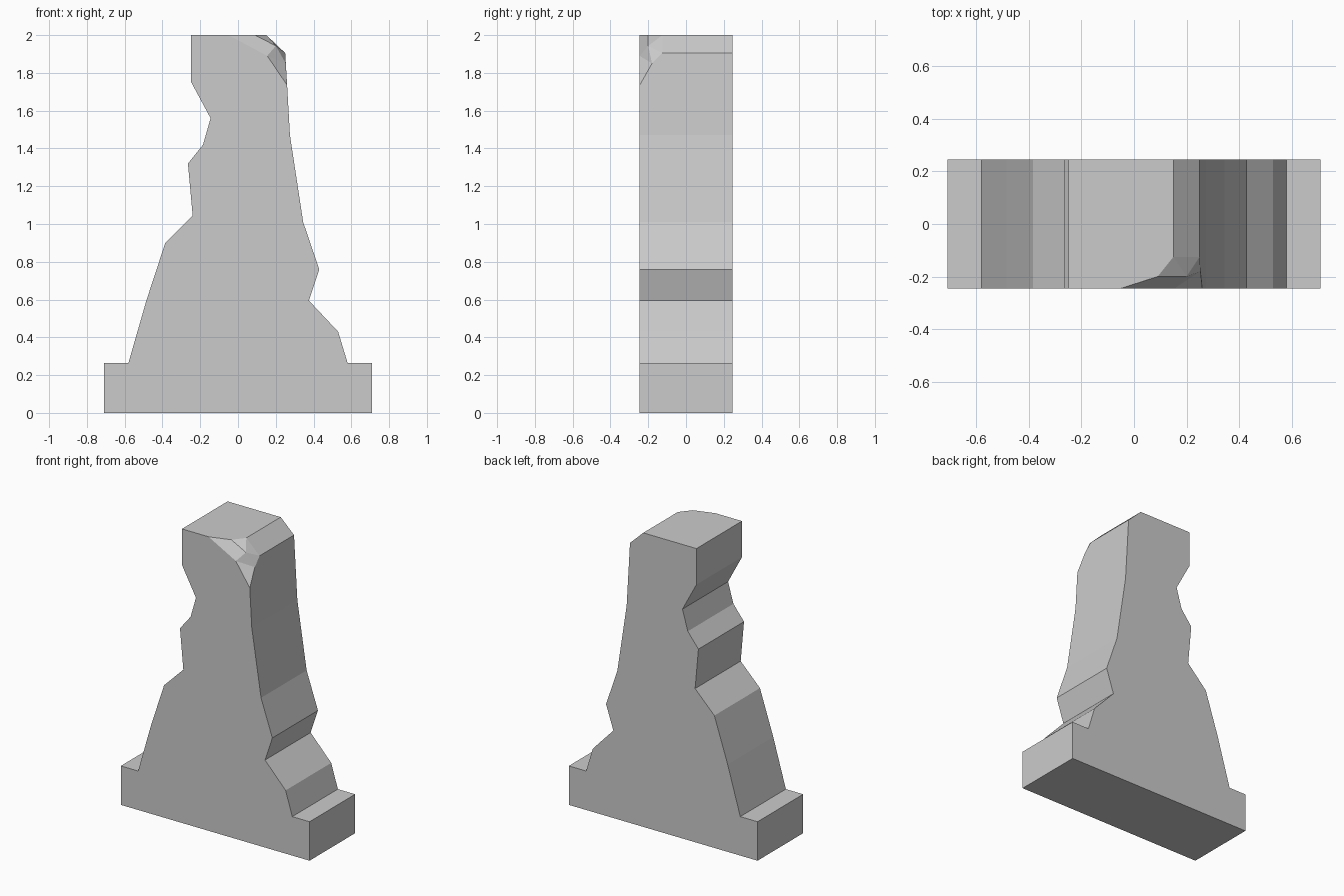
import bpy
import bmesh

cube = bpy.data.objects.get("Cube")
if cube:
    bpy.data.objects.remove(cube, do_unlink=True)

HALF = 0.245   # half thickness of the slab
INSET = -0.125  # where the chipped corner meets the straight edges

# Eroded outline (x, z), counter-clockwise from the base
outline = [
    (-0.71, 0), (0.71, 0), (0.71, 0.265), (0.58, 0.265), (0.53, 0.43),
    (0.375, 0.595), (0.43, 0.76), (0.345, 1.01), (0.275, 1.47),
    (0.25, 1.905), (0.15, 2), (-0.25, 2), (-0.25, 1.755),
    (-0.145, 1.56), (-0.185, 1.42), (-0.265, 1.32), (-0.24, 1.045),
    (-0.385, 0.9), (-0.485, 0.595), (-0.58, 0.265), (-0.71, 0.265),
]
LOW, HIGH = 9, 10  # outline points bounding the chipped corner

bm = bmesh.new()
back = [bm.verts.new((x, HALF, z)) for x, z in outline]
front = [bm.verts.new((x, INSET if i in (LOW, HIGH) else -HALF, z))
         for i, (x, z) in enumerate(outline)]

# Chipped front corner
top_start = bm.verts.new((-0.05, -HALF, 2))
top_mid = bm.verts.new((0.09, -0.2, 2))
centre = bm.verts.new((0.2, -0.2, 1.943))
front_mid = bm.verts.new((0.155, -HALF, 1.89))
side_mid = bm.verts.new((0.253, -0.18, 1.85))
side_end = bm.verts.new((0.26, -HALF, 1.735))
low, high = front[LOW], front[HIGH]
for face in [
    (top_start, front_mid, centre, top_mid),
    (top_mid, centre, high),
    (high, centre, low),
    (centre, side_mid, low),
    (front_mid, side_mid, centre),
    (front_mid, side_end, side_mid),
]:
    bm.faces.new(face)

# Front and back walls
bm.faces.new(front[:LOW] + [side_end, front_mid, top_start] + front[HIGH + 1:])
bm.faces.new(back[::-1])

# Edge faces, with the chip's points added where they border it
extra = {LOW - 1: [side_end, side_mid], HIGH: [top_mid, top_start]}
for i in range(len(outline)):
    j = (i + 1) % len(outline)
    bm.faces.new([front[i]] + extra.get(i, []) + [front[j], back[j], back[i]])

bmesh.ops.recalc_face_normals(bm, faces=bm.faces)
mesh = bpy.data.meshes.new("broken_wall")
bm.to_mesh(mesh)
bm.free()

# Plain grey stone
stone = bpy.data.materials.new("grey_stone")
stone.use_nodes = True
colour = (0.6, 0.6, 0.6, 1)
stone.diffuse_color = colour
stone.node_tree.nodes["Principled BSDF"].inputs["Base Color"].default_value = colour
mesh.materials.append(stone)

wall = bpy.data.objects.new("broken_wall", mesh)
bpy.context.collection.objects.link(wall)
